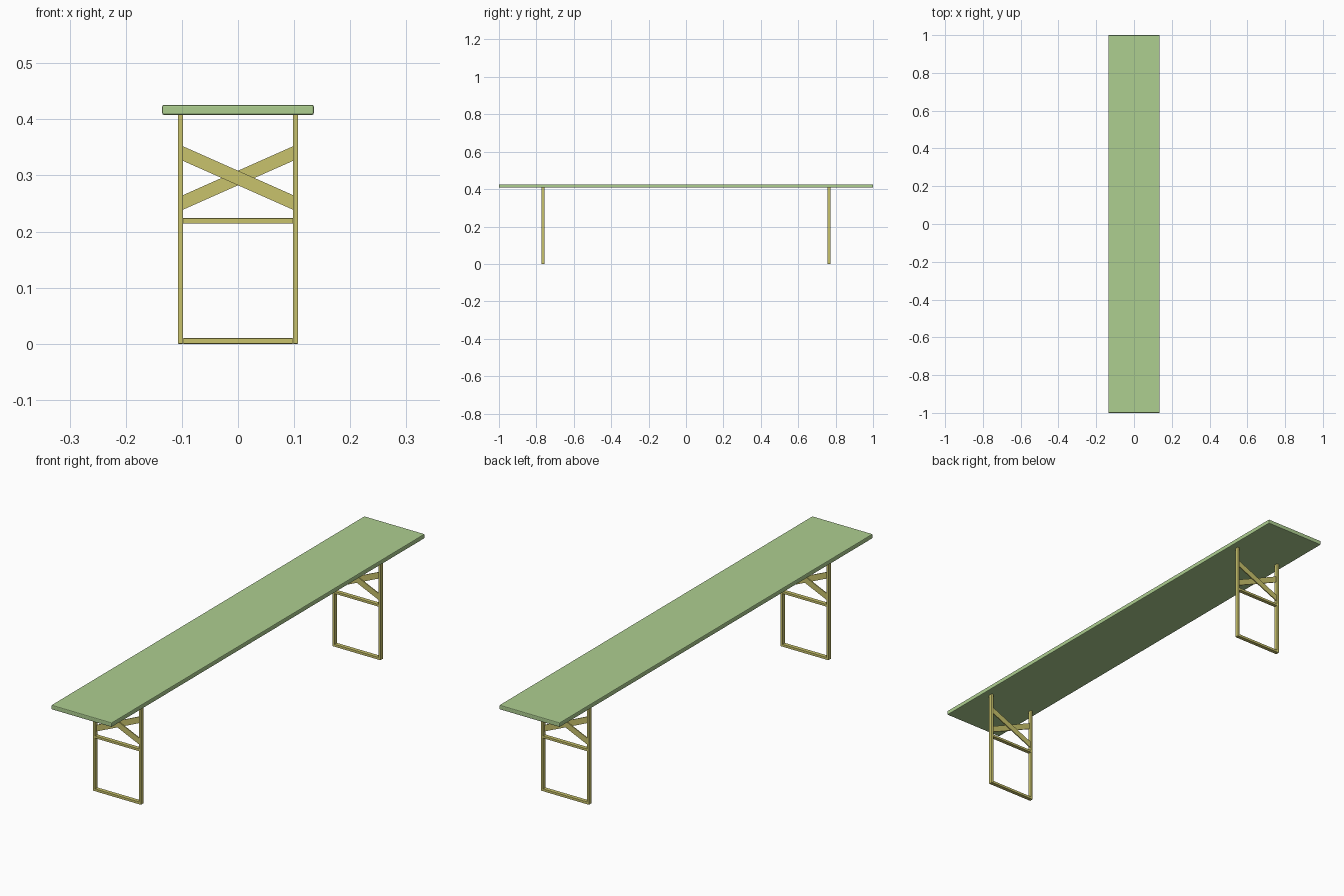
import bpy, bmesh
from mathutils import Vector

if "Cube" in bpy.data.objects:
    bpy.data.objects.remove(bpy.data.objects["Cube"])


def material(name, color):
    m = bpy.data.materials.new(name)
    m.diffuse_color = color
    m.use_nodes = True
    m.node_tree.nodes["Principled BSDF"].inputs["Base Color"].default_value = m.diffuse_color
    return m


GREEN = material("green_board", (0.42, 0.62, 0.28, 1))
YELLOW = material("yellow_frame", (0.58, 0.54, 0.15, 1))


def prism(name, profile, y, depth, mat, bevel):
    """Extrude an x-z profile along y, centred on y."""
    bm = bmesh.new()
    face = bm.faces.new([bm.verts.new((x, y - depth / 2, z)) for x, z in profile])
    ext = bmesh.ops.extrude_face_region(bm, geom=[face])
    verts = [g for g in ext["geom"] if isinstance(g, bmesh.types.BMVert)]
    bmesh.ops.translate(bm, verts=verts, vec=Vector((0, depth, 0)))
    bmesh.ops.recalc_face_normals(bm, faces=bm.faces[:])
    me = bpy.data.meshes.new(name)
    bm.to_mesh(me)
    bm.free()
    me.materials.append(mat)
    ob = bpy.data.objects.new(name, me)
    bpy.context.collection.objects.link(ob)
    if bevel:
        mod = ob.modifiers.new("soft_edges", 'BEVEL')
        mod.width = bevel
        mod.segments = 2
    return ob


def rect(x0, x1, z0, z1):
    return [(x0, z0), (x1, z0), (x1, z1), (x0, z1)]


# Seat board
prism("seat_board", rect(-0.135, 0.135, 0.408, 0.426), 0, 2.0, GREEN, 0.003)

# Folding leg frames
OUT, IN, DEPTH = 0.107, 0.098, 0.016
for end, y in (("front", -0.765), ("back", 0.765)):
    # Posts
    for side, s in (("left", -1), ("right", 1)):
        x0, x1 = sorted((s * OUT, s * IN))
        prism(f"{end}_{side}_post", rect(x0, x1, 0, 0.409), y, DEPTH, YELLOW, 0.001)
    # Foot rail and middle rail
    for part, z0, z1 in (("foot_rail", 0.0, 0.010), ("middle_rail", 0.2145, 0.224)):
        prism(f"{end}_{part}", rect(-IN, IN, z0, z1), y, DEPTH, YELLOW, 0.001)
    # Crossed flat braces, cut vertically where they meet the posts
    for part, s, dy in (("falling_brace", 1, -0.002), ("rising_brace", -1, 0.002)):
        profile = [(-s * IN, 0.326), (s * IN, 0.239), (s * IN, 0.265), (-s * IN, 0.352)]
        prism(f"{end}_{part}", profile, y + dy, 0.004, YELLOW, 0)
